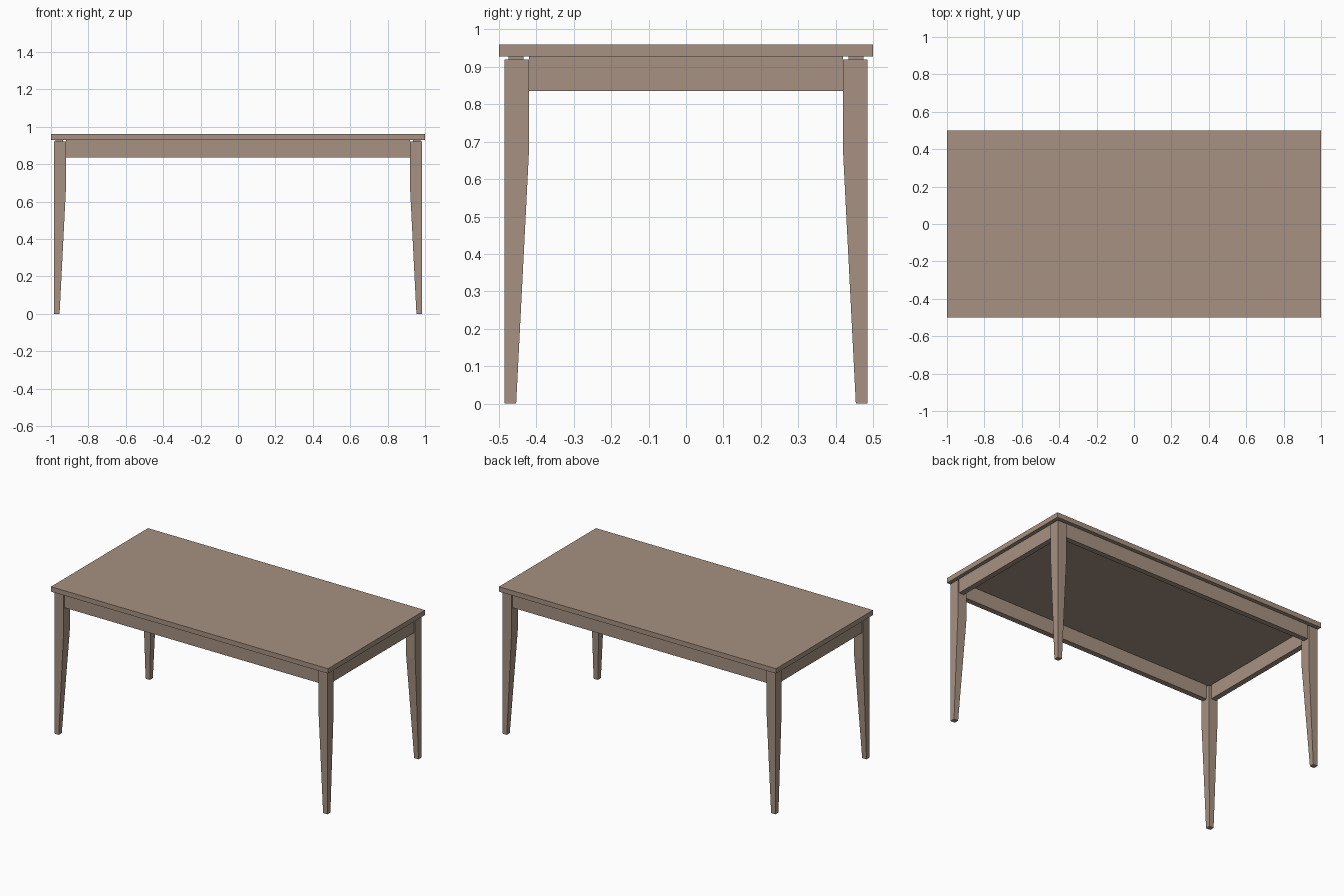
import bpy
import bmesh

cube = bpy.data.objects.get("Cube")
if cube:
    bpy.data.objects.remove(cube, do_unlink=True)

wood = bpy.data.materials.new("warm_taupe_wood")
wood.use_nodes = True
COLOUR = (0.38, 0.285, 0.22, 1)
wood.diffuse_color = COLOUR
wood.node_tree.nodes["Principled BSDF"].inputs["Base Color"].default_value = COLOUR


def finish(name, bm):
    bmesh.ops.recalc_face_normals(bm, faces=bm.faces)
    mesh = bpy.data.meshes.new(name)
    bm.to_mesh(mesh)
    bm.free()
    mesh.materials.append(wood)
    obj = bpy.data.objects.new(name, mesh)
    bpy.context.collection.objects.link(obj)
    return obj


def box(name, low, high):
    bm = bmesh.new()
    bmesh.ops.create_cube(bm, size=1)
    for v in bm.verts:
        v.co = [(a + b) / 2 + c * (b - a) for a, b, c in zip(low, high, v.co)]
    return finish(name, bm)


# Sizes shared by the parts
TOP_LOW, TOP_HIGH = 0.928, 0.96
LEG_X, LEG_Y, LEG_TOP = 0.985, 0.485, 0.92
LEG_WIDTH, FOOT_WIDTH, TAPER_START = 0.065, 0.031, 0.67
APRON_LOW, APRON_INSET, APRON_THICK = 0.835, 0.01, 0.035


def leg(name, sx, sy):
    """Square leg, straight outside and tapered on its two inner faces."""
    bm = bmesh.new()
    rings = []
    for z, w in ((0, FOOT_WIDTH), (TAPER_START, LEG_WIDTH), (LEG_TOP, LEG_WIDTH)):
        corners = ((0, 0), (w, 0), (w, w), (0, w))
        rings.append([bm.verts.new((sx * (LEG_X - a), sy * (LEG_Y - b), z))
                      for a, b in corners])
    bm.faces.new(rings[0])
    bm.faces.new(rings[-1])
    for lower, upper in zip(rings, rings[1:]):
        for i in range(4):
            j = (i + 1) % 4
            bm.faces.new((lower[i], lower[j], upper[j], upper[i]))
    return finish(name, bm)


# Table top
box("table_top", (-1, -0.5, TOP_LOW), (1, 0.5, TOP_HIGH))

# Legs, each with a small spacer block under the top
for end, sy in (("front", -1), ("back", 1)):
    for side, sx in (("left", 1), ("right", -1)):
        leg(f"{end}_{side}_leg", sx, sy)
        cx, cy = sx * (LEG_X - 0.03), sy * (LEG_Y - 0.03)
        box(f"{end}_{side}_spacer", (cx - 0.02, cy - 0.02, LEG_TOP),
            (cx + 0.02, cy + 0.02, TOP_LOW))

# Apron rails between the legs
span_x, span_y = LEG_X - LEG_WIDTH, LEG_Y - LEG_WIDTH
for name, s in (("front", -1), ("back", 1)):
    ys = sorted((s * (LEG_Y - APRON_INSET), s * (LEG_Y - APRON_INSET - APRON_THICK)))
    box(f"{name}_apron", (-span_x, ys[0], APRON_LOW), (span_x, ys[1], TOP_LOW))
for name, s in (("left", 1), ("right", -1)):
    xs = sorted((s * (LEG_X - APRON_INSET), s * (LEG_X - APRON_INSET - APRON_THICK)))
    box(f"{name}_apron", (xs[0], -span_y, APRON_LOW), (xs[1], span_y, TOP_LOW))
